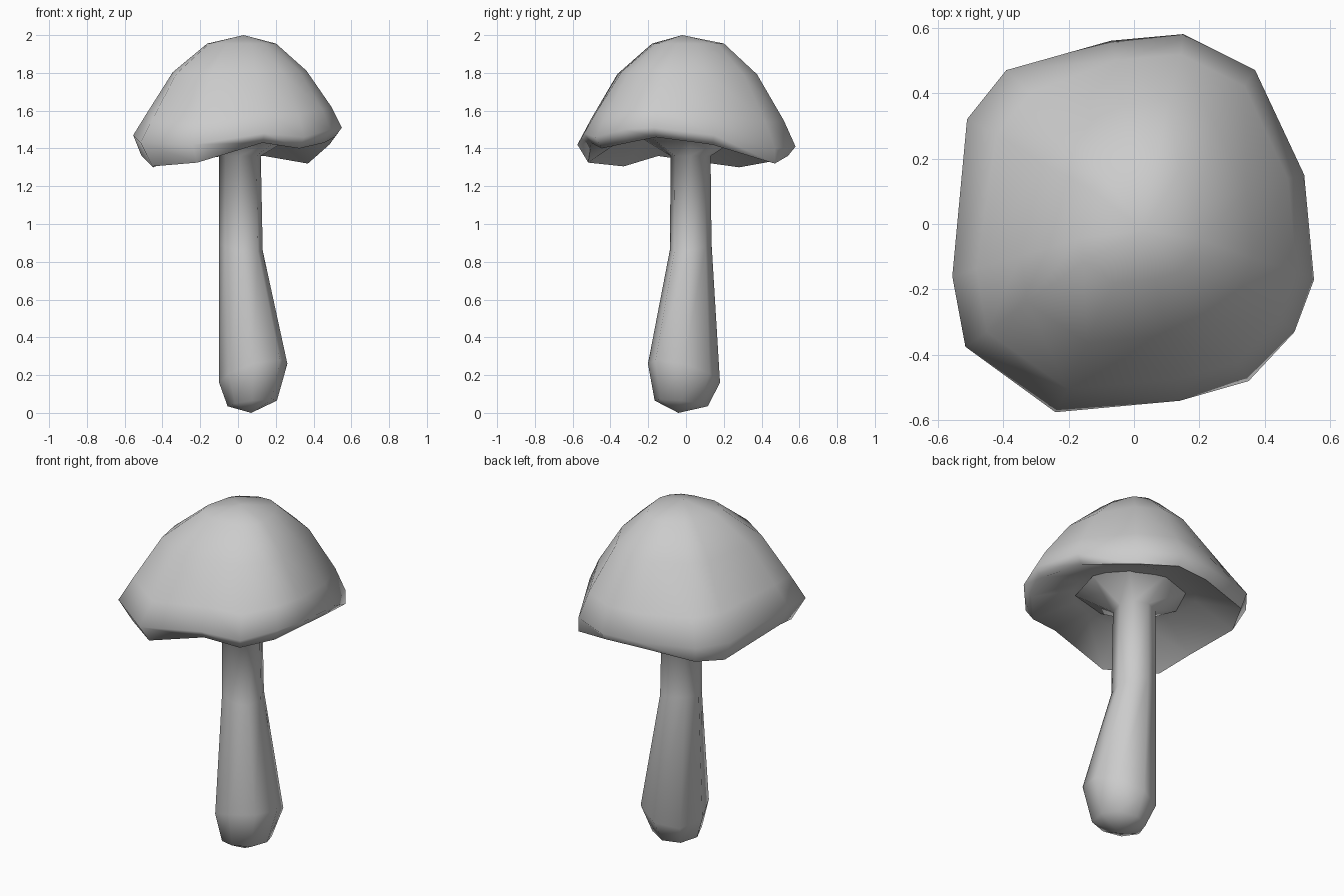
import bpy
import bmesh
import math

cube = bpy.data.objects.get("Cube")
if cube:
    bpy.data.objects.remove(cube, do_unlink=True)

grey = bpy.data.materials.new("mushroom_grey")
grey.use_nodes = True
colour = (0.6, 0.6, 0.6, 1)
grey.diffuse_color = colour
grey.node_tree.nodes["Principled BSDF"].inputs["Base Color"].default_value = colour


def loft(name, rings, start=None, end=None):
    """Skin a list of equal rings, closing the ends on single points."""
    bm = bmesh.new()
    loops = [[bm.verts.new(p) for p in ring] for ring in rings]
    n = len(loops[0])
    for a, b in zip(loops, loops[1:]):
        for i in range(n):
            j = (i + 1) % n
            bm.faces.new((a[i], a[j], b[j], b[i]))
    for tip, loop in ((start, loops[0]), (end, loops[-1])):
        if tip:
            v = bm.verts.new(tip)
            for i in range(n):
                bm.faces.new((loop[i], loop[(i + 1) % n], v))
    bmesh.ops.recalc_face_normals(bm, faces=bm.faces)
    mesh = bpy.data.meshes.new(name)
    bm.to_mesh(mesh)
    bm.free()
    mesh.materials.append(grey)
    obj = bpy.data.objects.new(name, mesh)
    bpy.context.collection.objects.link(obj)
    bpy.ops.object.select_all(action="DESELECT")
    obj.select_set(True)
    bpy.context.view_layer.objects.active = obj
    bpy.ops.object.shade_smooth_by_angle(angle=math.radians(70))
    return obj


# Wavy cap rim: x, y, height of widest edge, height of lower lip,
# inset of the lip, fullness of the dome above
rim = [
    (0.55, -0.17, 1.51, 1.46, 0.93, 1), (0.52, 0.15, 1.47, 1.42, 0.93, 1),
    (0.37, 0.47, 1.40, 1.32, 1, 1), (0.15, 0.58, 1.41, 1.36, 0.93, 1),
    (-0.07, 0.56, 1.41, 1.36, 0.93, 1), (-0.39, 0.47, 1.42, 1.33, 0.95, 0.88),
    (-0.51, 0.32, 1.43, 1.30, 0.88, 0.88), (-0.555, -0.16, 1.47, 1.36, 0.92, 1),
    (-0.515, -0.375, 1.43, 1.305, 0.88, 1.02), (-0.24, -0.575, 1.42, 1.325, 0.9, 1),
    (0.14, -0.54, 1.48, 1.43, 0.93, 1), (0.35, -0.48, 1.46, 1.40, 0.93, 1),
    (0.49, -0.33, 1.50, 1.43, 0.93, 1),
]


def dome(scale, height, wave, pinch, shift):
    """Ring of the dome; pinch sets how far the fullness applies."""
    return [(x * scale * full ** pinch + shift, y * scale * full ** pinch + shift / 2,
             height + wave * (z - 1.45)) for x, y, z, low, inset, full in rim]


# Cap: dome, rim, lip, shallow hollow underside
cap_rings = [
    dome(0.33, 1.955, 0, 1, 0.02),
    dome(0.64, 1.80, 0.2, 1, 0.01),
    dome(0.885, 1.575, 0.7, 0.4, 0.01),
    dome(1, 1.45, 1, 0, 0),
    [(x * inset, y * inset, low) for x, y, z, low, inset, full in rim],
    dome(0.55, 1.465, 0.3, 0, 0),
]
loft("cap", cap_rings, start=(0.03, -0.02, 2.0), end=(0.01, 0.02, 1.48))

# Stem: centre x, centre y, radius x, radius y, height, tilt
sections = [
    (0.075, -0.025, 0.13, 0.14, 0.05, 0.015), (0.08, -0.01, 0.18, 0.19, 0.21, 0.05),
    (0.015, 0.025, 0.115, 0.11, 0.88, -0.02), (0.01, 0.025, 0.11, 0.105, 1.36, 0),
    (0.01, 0.02, 0.29, 0.28, 1.47, 0),
]
sides = 8
turns = [math.tau * i / sides for i in range(sides)]


def stem_point(t, cx, cy, rx, ry, z, tilt):
    """Point of a section, with a ridge towards the front left."""
    ridge = 1 + 0.12 * max(0, math.cos(t + math.pi / 4)) ** 8
    return (cx + rx * ridge * math.cos(t), cy + ry * ridge * math.sin(t),
            z + tilt * (math.cos(t) - math.sin(t)))


stem_rings = [[stem_point(t, *section) for t in turns] for section in sections]
loft("stem", stem_rings, start=(0.07, -0.04, 0))
